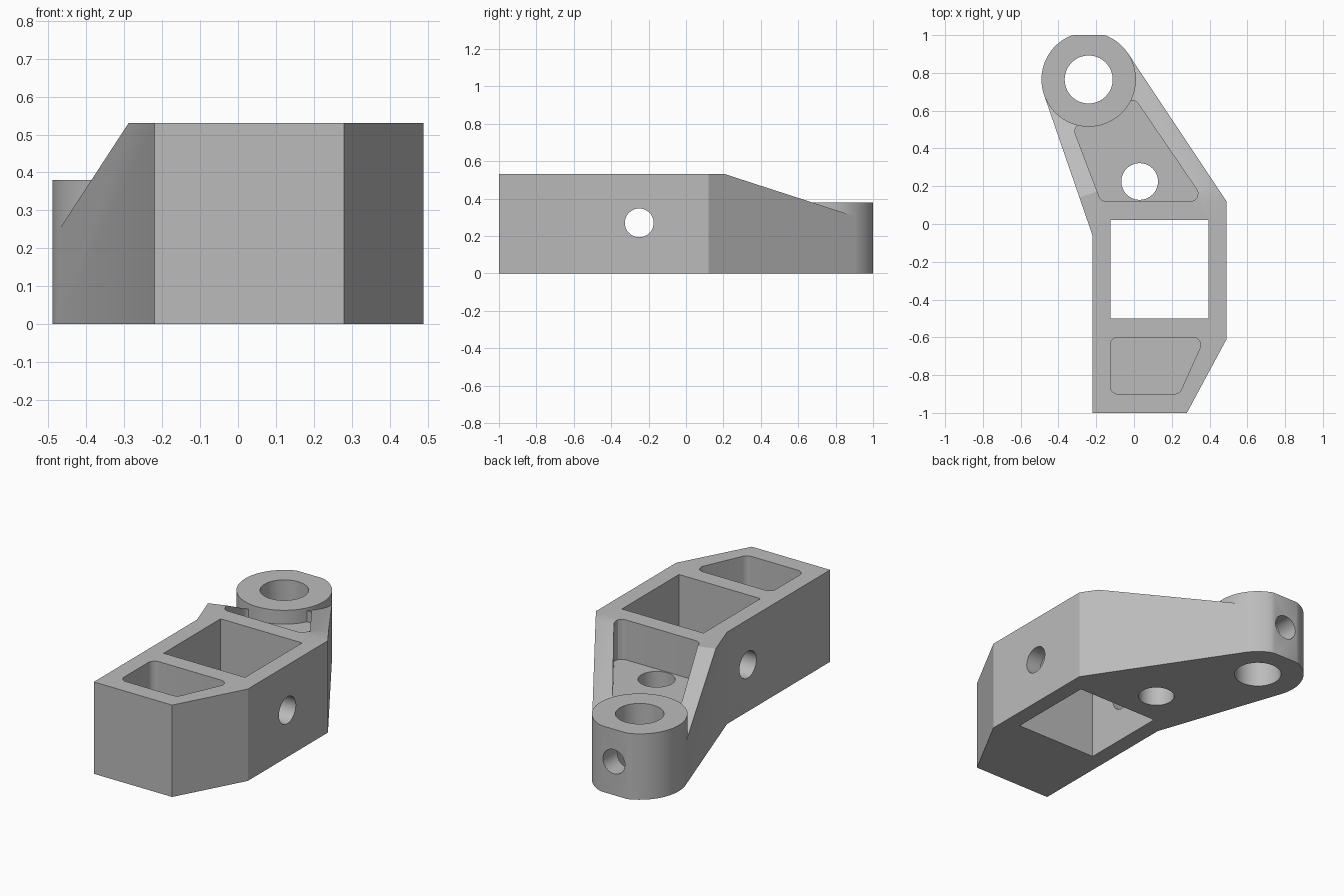
import bpy, bmesh, math
from mathutils import Vector, Matrix

if "Cube" in bpy.data.objects:
    bpy.data.objects.remove(bpy.data.objects["Cube"], do_unlink=True)

grey = bpy.data.materials.new("plain grey")
grey.use_nodes = True
colour = (0.5, 0.5, 0.5, 1)
grey.diffuse_color = colour
grey.node_tree.nodes["Principled BSDF"].inputs["Base Color"].default_value = colour

TOP, FLOOR, BOSS_TOP, BOSS_R = 0.53, 0.30, 0.38, 0.25
BOSS = Vector((-0.24, 0.765))


def prism(name, points, low, high, matrix=Matrix()):
    """Extrude a flat outline from low to high along its local z."""
    bm = bmesh.new()
    face = bm.faces.new([bm.verts.new((p[0], p[1], low)) for p in points])
    new = bmesh.ops.extrude_face_region(bm, geom=[face])["geom"]
    bmesh.ops.translate(bm, vec=(0, 0, high - low),
                        verts=[v for v in new if isinstance(v, bmesh.types.BMVert)])
    bmesh.ops.transform(bm, matrix=matrix, verts=bm.verts)
    bmesh.ops.recalc_face_normals(bm, faces=bm.faces)
    mesh = bpy.data.meshes.new(name)
    bm.to_mesh(mesh)
    bm.free()
    mesh.materials.append(grey)
    ob = bpy.data.objects.new(name, mesh)
    bpy.context.collection.objects.link(ob)
    return ob


def circle(centre, radius, n=64):
    return [(centre[0] + radius * math.cos(math.tau * i / n),
             centre[1] + radius * math.sin(math.tau * i / n)) for i in range(n)]


def rounded(points, radius, steps=6):
    """Fillet every corner of a counter-clockwise outline."""
    out = []
    pts = [Vector(p) for p in points]
    for i, p in enumerate(pts):
        a, b = (pts[i - 1] - p).normalized(), (pts[(i + 1) % len(pts)] - p).normalized()
        half = a.angle(b) / 2
        centre = p + (a + b).normalized() * radius / math.sin(half)
        start = p + a * radius / math.tan(half) - centre
        end = p + b * radius / math.tan(half) - centre
        for k in range(steps + 1):
            d = start.lerp(end, k / steps).normalized()
            out.append(centre + d * radius)
    return out


def combine(target, tool, operation="DIFFERENCE"):
    mod = target.modifiers.new("join", "BOOLEAN")
    mod.operation, mod.solver, mod.object = operation, "EXACT", tool
    bpy.context.view_layer.objects.active = target
    bpy.ops.object.modifier_apply(modifier=mod.name)
    bpy.data.objects.remove(tool, do_unlink=True)


def tangent(point, side):
    """Point where a line from the given corner touches the boss."""
    v = BOSS - point
    turn = side * math.asin(BOSS_R / v.length)
    length = math.sqrt(v.length ** 2 - BOSS_R ** 2)
    return point + Matrix.Rotation(turn, 2) @ v.normalized() * length


# Main block with the arm tapering to the boss
right_corner, left_corner = Vector((0.49, 0.12)), Vector((-0.22, -0.06))
right_end, left_end = tangent(right_corner, -1), tangent(left_corner, 1)
body = prism("bracket_body", [(-0.22, -1), (0.28, -1), (0.49, -0.61), right_corner,
                              right_end, BOSS, left_end, left_corner], 0, TOP)

# Blind pockets
arm_pocket = [(-0.175, 0.12), (0.375, 0.12), (0, 0.67), (-0.1, 0.6), (-0.325, 0.515)]
nose_pocket = [(-0.125, -0.9), (0.24, -0.9), (0.375, -0.6), (-0.125, -0.6)]
for outline in (arm_pocket, nose_pocket):
    combine(body, prism("pocket_cutter", rounded(outline, 0.04), FLOOR, 0.7))

# Sloping tops of the two arm walls
for corner, end, start_y, drop, width in ((left_corner, left_end, 0.14, 0.5, 0.15),
                                          (right_corner, right_end, 0.21, 0.27, 0.16)):
    d = (end - corner).normalized()
    inward = Vector((d.y, -d.x)) if corner is left_corner else Vector((-d.y, d.x))
    o = corner + d * (start_y - corner.y) / d.y
    frame = Matrix(((d.x, 0, inward.x, o.x), (d.y, 0, inward.y, o.y),
                    (0, 1, 0, TOP), (0, 0, 0, 1)))
    profile = [(0, 0), (0.95, -0.95 * drop), (0.95, 0.2), (0, 0.2)]
    combine(body, prism("slope_cutter", profile, -0.05, width, frame))

# Round boss with a flat back
boss_outline = [(x, min(y, 1)) for x, y in circle(BOSS, BOSS_R, 96)]
boss_outline = [p for i, p in enumerate(boss_outline)
                if p[1] < 1 or boss_outline[i - 1][1] < 1
                or boss_outline[(i + 1) % len(boss_outline)][1] < 1]
combine(body, prism("boss_clearance", boss_outline, BOSS_TOP, 0.7))
combine(body, prism("boss", boss_outline, 0, BOSS_TOP), "UNION")

# Square window and vertical holes
window = [(-0.125, -0.5), (0.395, -0.5), (0.395, 0.02), (-0.125, 0.02)]
for outline in (window, circle(BOSS, 0.127), circle((0.03, 0.225), 0.097)):
    combine(body, prism("through_cutter", outline, -0.1, 0.7))

# Cross hole through both window walls
along_x = Matrix(((0, 0, 1, 0), (1, 0, 0, 0), (0, 1, 0, 0), (0, 0, 0, 1)))
combine(body, prism("cross_cutter", circle((-0.25, 0.27), 0.077, 48), -0.6, 0.6, along_x))

# Screw hole from the back flat into the boss bore
along_y = Matrix(((1, 0, 0, 0), (0, 0, 1, 0), (0, 1, 0, 0), (0, 0, 0, 1)))
combine(body, prism("screw_cutter", circle((BOSS.x, 0.193), 0.07, 48), BOSS.y, 1.1, along_y))

bpy.ops.object.select_all(action="DESELECT")
body.select_set(True)
bpy.context.view_layer.objects.active = body
bpy.ops.object.shade_smooth_by_angle(angle=math.radians(25))
